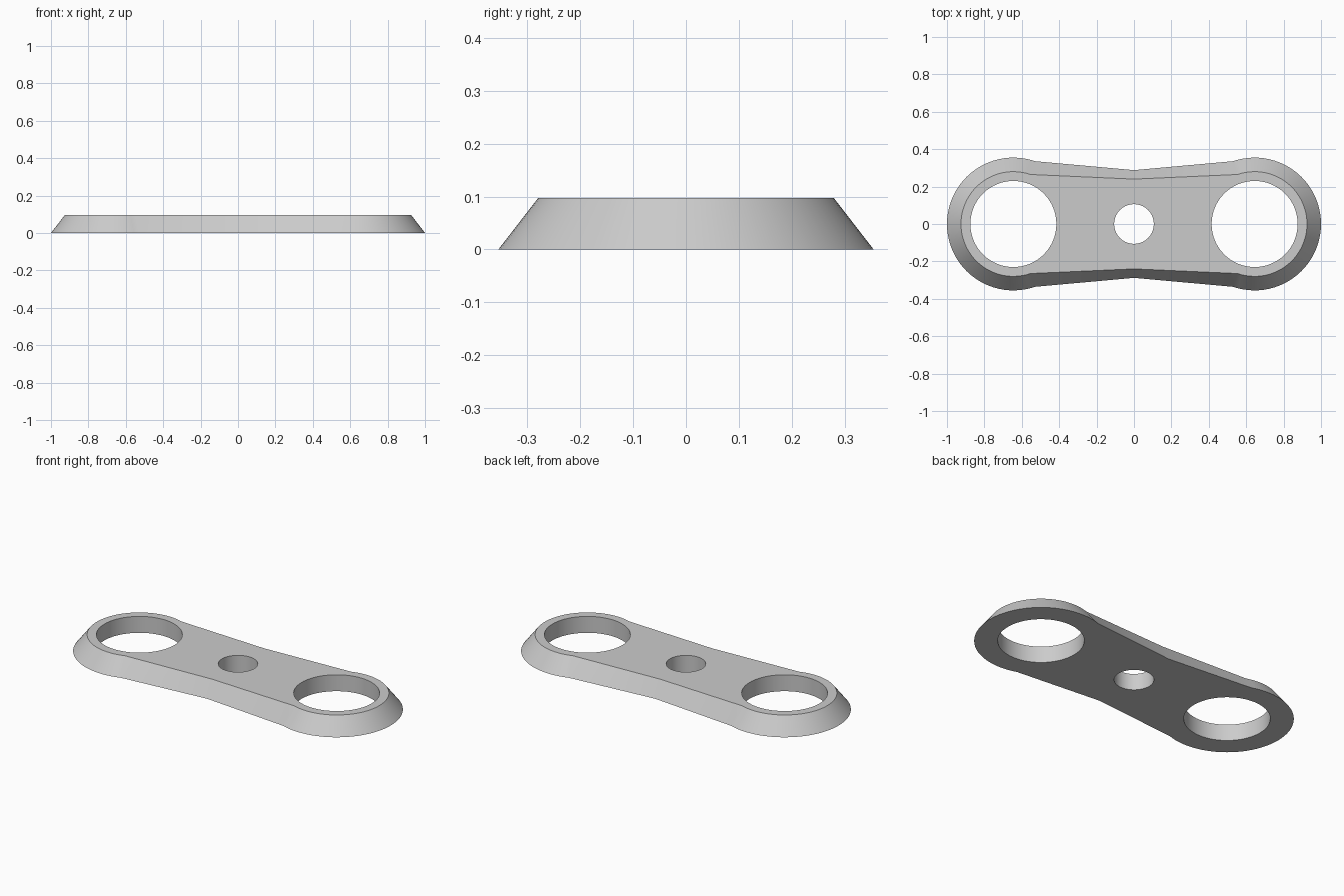
import bpy
import bmesh
from math import sin, cos, pi, radians

HEIGHT = 0.097
EYE_X = 0.645          # distance of each end ring from the middle
SWEEP = radians(109)   # half the angle covered by each rounded end
ARC_STEPS = 48

cube = bpy.data.objects.get("Cube")
if cube:
    bpy.data.objects.remove(cube, do_unlink=True)

grey = bpy.data.materials.new("plain grey")
grey.use_nodes = True
colour = (0.6, 0.6, 0.6, 1)
grey.diffuse_color = colour
grey.node_tree.nodes["Principled BSDF"].inputs["Base Color"].default_value = colour


def outline(radius, waist):
    """Two rounded ends joined by straight edges that narrow to a waist."""
    points = []
    for side in (1, -1):
        for i in range(ARC_STEPS + 1):
            a = SWEEP * (2 * i / ARC_STEPS - 1)
            points.append((side * (EYE_X + radius * cos(a)), side * radius * sin(a)))
        points.append((0, side * waist))
    return points


def circle(x, radius, steps=64):
    return [(x + radius * cos(2 * pi * i / steps), radius * sin(2 * pi * i / steps))
            for i in range(steps)]


def add_wall(bm, bottom, top):
    """Join a bottom loop to a top loop; return the edges of each rim."""
    rims, n = [], len(bottom)
    loops = [[bm.verts.new((x, y, z)) for x, y in loop]
             for loop, z in ((bottom, 0), (top, HEIGHT))]
    low, high = loops
    for i in range(n):
        j = (i + 1) % n
        bm.faces.new((low[i], low[j], high[j], high[i]))
    for loop in loops:
        rims.append([bm.edges.get((loop[i], loop[(i + 1) % n])) for i in range(n)])
    return rims


# Sloping outer wall and the three straight holes
bm = bmesh.new()
walls = [add_wall(bm, outline(0.355, 0.288), outline(0.28, 0.24))]
for x, radius in ((-EYE_X, 0.23), (0, 0.106), (EYE_X, 0.23)):
    ring = circle(x, radius)
    walls.append(add_wall(bm, ring, ring))

# Flat underside and top, filled around the holes
for level, facing in ((0, -1), (1, 1)):
    rim_edges = [e for wall in walls for e in wall[level]]
    bmesh.ops.triangle_fill(bm, edges=rim_edges, use_beauty=True, normal=(0, 0, facing))
bmesh.ops.recalc_face_normals(bm, faces=bm.faces[:])

mesh = bpy.data.meshes.new("link_plate")
bm.to_mesh(mesh)
bm.free()
mesh.materials.append(grey)
plate = bpy.data.objects.new("link_plate", mesh)
bpy.context.collection.objects.link(plate)

# Smooth curved walls with crisp rims
bpy.ops.object.select_all(action='DESELECT')
plate.select_set(True)
bpy.context.view_layer.objects.active = plate
bpy.ops.object.shade_smooth_by_angle(angle=radians(30))
